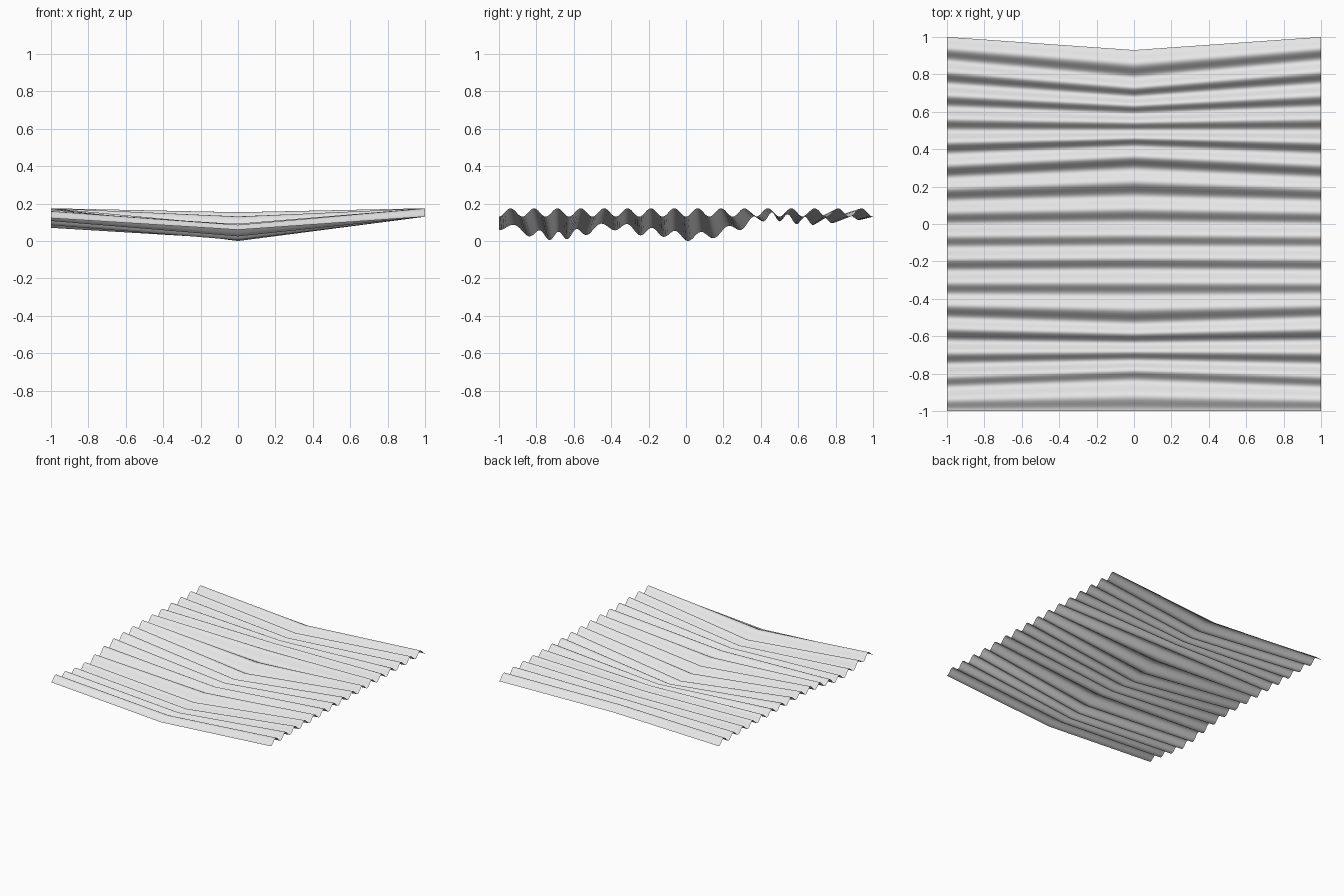
import bpy
import math

cube = bpy.data.objects.get("Cube")
if cube:
    bpy.data.objects.remove(cube, do_unlink=True)

WAVES = 16       # corrugations along the sheet
STEPS = 12       # rows per corrugation
HEIGHT = 0.045   # crest above trough
BASE = 0.135     # trough level of the straight edge

# Trough positions and levels along the sagging centre line, front to back
centre_y = [-1, -.84, -.73, -.635, -.53, -.38, -.245, -.12, .01,
            .15, .295, .415, .5, .59, .68, .785, .93]
centre_z = [.065, .03, .01, .015, .037, .062, .035, .027, .005,
            .02, .065, .11, .11, .095, .09, .1, .117]
# Levels along the dented right edge
edge_y = [-1 + 2 * k / WAVES for k in range(WAVES + 1)]
edge_z = [BASE - .06 * math.exp(-((y + .6) / .28) ** 2) for y in edge_y]
straight_z = [BASE] * (WAVES + 1)


def smooth_value(values, t):
    """Catmull-Rom value at position t along evenly spaced points."""
    i = min(int(t), len(values) - 2)
    f = t - i
    b, c = values[i], values[i + 1]
    a = values[i - 1] if i > 0 else 2 * b - c
    d = values[i + 2] if i + 2 < len(values) else 2 * c - b
    return b + f * ((c - a) + f * ((2*a - 5*b + 4*c - d) + f * (3*b - a - 3*c + d))) / 2


# Corrugated sheet: three wavy columns joined by long straight faces
columns = [(-1, edge_y, edge_z), (0, centre_y, centre_z), (1, edge_y, straight_z)]
rows = WAVES * STEPS
verts, faces = [], []
for r in range(rows + 1):
    t = r / STEPS
    wave = HEIGHT * (1 - math.cos(2 * math.pi * t)) / 2
    for x, ys, zs in columns:
        verts.append((x, smooth_value(ys, t), smooth_value(zs, t) + wave))
for r in range(rows):
    for c in range(2):
        a = r * 3 + c
        faces.append((a, a + 1, a + 4, a + 3))

# Stand the sheet on the ground
low = min(v[2] for v in verts)
verts = [(x, y, z - low) for x, y, z in verts]

mesh = bpy.data.meshes.new("corrugated_sheet")
mesh.from_pydata(verts, [], faces)
mesh.update()
sheet = bpy.data.objects.new("corrugated_sheet", mesh)
bpy.context.collection.objects.link(sheet)
for p in mesh.polygons:
    p.use_smooth = True

# Light grey metal
grey = bpy.data.materials.new("light_grey")
grey.use_nodes = True
colour = (0.8, 0.8, 0.8, 1)
grey.diffuse_color = colour
grey.node_tree.nodes["Principled BSDF"].inputs["Base Color"].default_value = colour
mesh.materials.append(grey)
